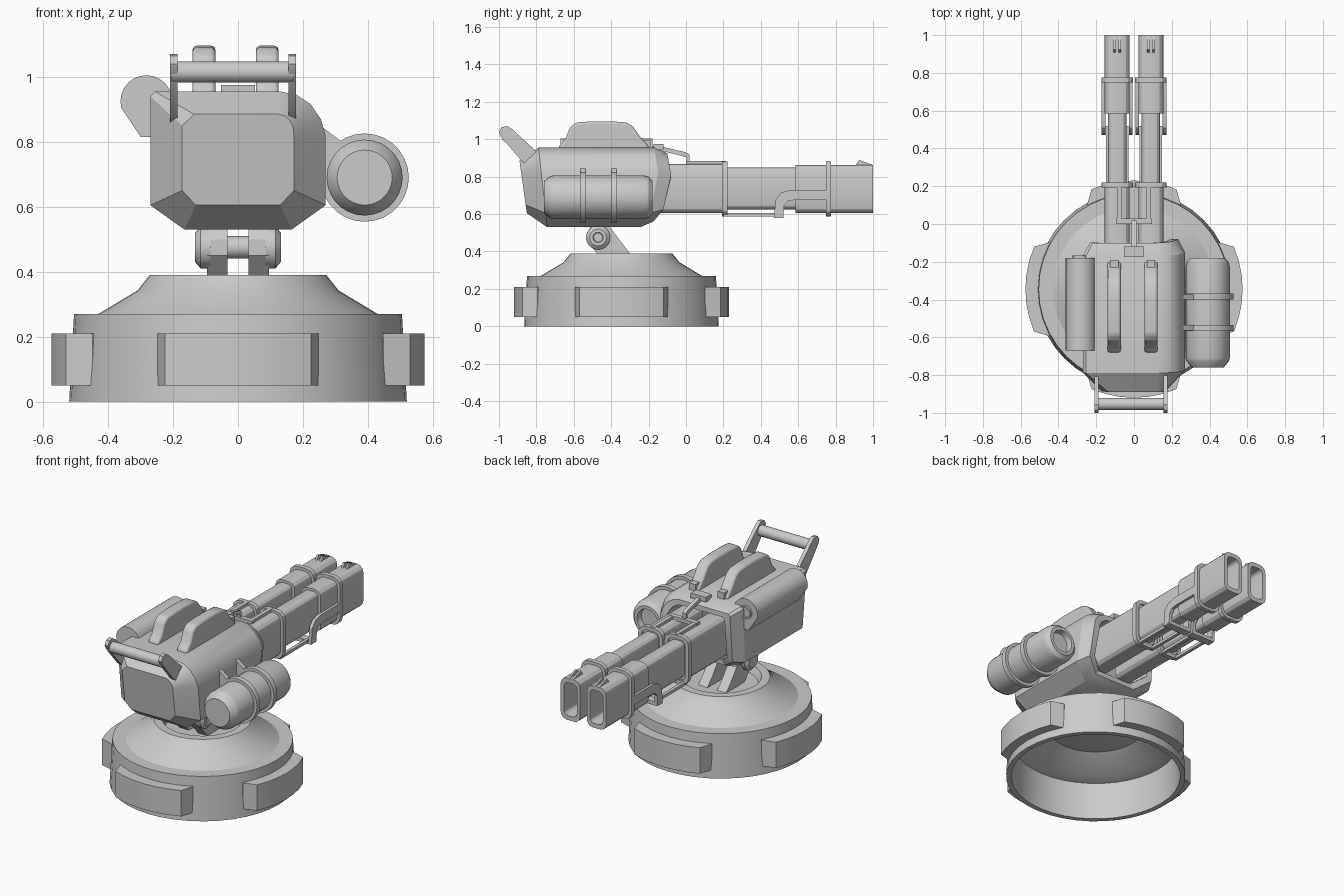
import bpy, bmesh
from math import sin, cos, pi, radians
from mathutils import Vector

if "Cube" in bpy.data.objects:
    bpy.data.objects.remove(bpy.data.objects["Cube"])

CY = -0.345  # base centre in y


def loft(name, rings, caps=True, closed=False):
    bm = bmesh.new()
    vs = [[bm.verts.new(p) for p in r] for r in rings]
    n = len(vs[0])
    pairs = list(zip(vs, vs[1:])) + ([(vs[-1], vs[0])] if closed else [])
    for a, b in pairs:
        for i in range(n):
            j = (i + 1) % n
            bm.faces.new((a[i], a[j], b[j], b[i]))
    if caps and not closed:
        bm.faces.new(vs[0])
        bm.faces.new(vs[-1])
    bmesh.ops.remove_doubles(bm, verts=bm.verts, dist=1e-5)
    bmesh.ops.recalc_face_normals(bm, faces=bm.faces)
    me = bpy.data.meshes.new(name)
    bm.to_mesh(me)
    bm.free()
    ob = bpy.data.objects.new(name, me)
    bpy.context.collection.objects.link(ob)
    return ob


def bevel(ob, w, seg=1):
    m = ob.modifiers.new("bevel", 'BEVEL')
    m.width, m.segments, m.limit_method = w, seg, 'ANGLE'
    return ob


def prism(name, pts, axis, lo, hi):
    put = (lambda p, t: (t, p[0], p[1])) if axis == 'x' else (lambda p, t: (p[0], t, p[1]))
    return loft(name, [[put(p, t) for p in pts] for t in (lo, hi)])


def box(name, x0, x1, y0, y1, z0, z1):
    return prism(name, [(y0, z0), (y1, z0), (y1, z1), (y0, z1)], 'x', x0, x1)


def lathe(name, prof, centre, axis='z', n=32, caps=False, closed=False):
    """prof: (radius, distance along axis)"""
    c = Vector(centre)
    rings = []
    for r, h in prof:
        ring = []
        for i in range(n):
            u, v = r * cos(2 * pi * i / n), r * sin(2 * pi * i / n)
            ring.append(c + Vector({'x': (h, u, v), 'y': (u, h, v), 'z': (u, v, h)}[axis]))
        rings.append(ring)
    return loft(name, rings, caps, closed)


def rrect(cx, y, hw, z0, z1, c):
    """rounded rectangle in the xz plane"""
    out = []
    for sx, sz, a0 in ((1, 1, 0), (-1, 1, 90), (-1, -1, 180), (1, -1, 270)):
        ox, oz = cx + sx * (hw - c), (z1 - c if sz > 0 else z0 + c)
        for k in range(4):
            a = radians(a0 + 30 * k)
            out.append((ox + c * cos(a), y, oz + c * sin(a)))
    return out


# base: hollow turned shell with dished top
lathe("base_shell", [(0, .30), (.20, .31), (.27, .32), (.41, .245), (.48, .23), (.49, 0), (.52, 0),
                     (.505, .27), (.43, .27), (.31, .342), (.272, .39), (.225, .39), (.205, .35), (0, .34)],
      (0, CY, 0), n=40)

# four raised blocks round the base
for k in range(4):
    rings = []
    for d in (-29, -23, -15, -7.5, 0, 7.5, 15, 23, 29):
        ro, a = (.512 if abs(d) > 25 else .575), radians(90 * k + d)
        rings.append([(r * cos(a), CY + r * sin(a), z)
                      for r, z in ((.49, .05), (ro, .05), (ro, .21), (.49, .21))])
    loft("base_block", rings)

# pivot neck
for s in (-1, 1):
    prism("neck_plate", [(-.53, .45), (-.53, .50), (-.49, .56), (-.43, .56), (-.30, .39), (-.24, .33), (-.42, .33)],
          'x', s * .033, s * .095)
    lathe("pivot_cap", [(0, .085), (.065, .085), (.065, .115), (.045, .132), (.028, .132), (.024, .125), (0, .125)]
          if s > 0 else [(0, -.085), (.065, -.085), (.065, -.115), (.045, -.132), (0, -.132)],
          (0, -.47, .475), 'x', 20)
lathe("pivot_pin", [(.035, -.1), (.035, .1)], (0, -.47, .475), 'x', 16, caps=True)

# gun body: front plate, main shell, recessed rear
outer = [(-.165, .53), (.165, .53), (.27, .605), (.27, .82), (.255, .87), (.225, .915), (.18, .945), (.13, .955),
         (-.255, .955), (-.27, .94)]
outer.append((-.27, .605))
plate = [(-.13, .605), (.13, .605), (.172, .65), (.172, .82), (.17, .845), (.16, .865), (.145, .88), (.125, .885),
         (-.135, .885), (-.172, .85), (-.172, .65)]


def section(pts, y0, slope, s=1.0):
    cz = .74
    return [(x * s, y0 + slope * (z - cz), cz + (z - cz) * s) for x, z in pts]


def rear(s, push):
    out = []
    for x, z in outer:
        y = -.06 - .15 * (z - .69) if z > .69 else -.06 - .72 * (.69 - z)
        out.append((x * s, y + push, .74 + (z - .74) * s))
    return out


loft("gun_body", [section(plate, -.87, -.14), section(outer, -.765, -.11), rear(1, -.07), rear(.86, 0),
                  rear(.72, 0), rear(.68, -.12)])

# two fins on top
for cx in (-.105, .09):
    f = prism("top_fin", [(-.68, .93), (-.68, .965), (-.645, 1.0), (-.62, 1.065), (-.585, 1.09), (-.50, 1.096),
                          (-.40, 1.096), (-.32, 1.09), (-.285, 1.07), (-.235, 1.0), (-.20, .965), (-.20, .93)],
              'x', cx - .035, cx + .035)
    bevel(f, .012, 2)
    box("fin_foot", cx - .022, cx + .022, -.24, -.19, .94, .995)

# front carry handle
for x0, x1 in ((-.21, -.187), (.155, .178)):
    prism("handle_arm", [(-.80, .95), (-.84, .855), (-.88, .885), (-.99, 1.015), (-1.0, 1.04), (-.985, 1.065),
                         (-.955, 1.07), (-.93, 1.055), (-.80, .935)][1:], 'x', x0, x1)
lathe("handle_bar", [(.033, -.205), (.033, .173)], (0, -.953, 1.015), 'x', 16, caps=True)

# side pod on the upper left edge
arc = [(-.282 + .08 * cos(radians(a)), .925 + .08 * sin(radians(a))) for a in range(30, 196, 15)]
prism("side_pod", arc + [(-.30, .815), (-.25, .815), (-.20, .93)], 'y', -.67, -.18)
lathe("pod_port", [(.04, 0), (.04, .012), (.03, .012), (.03, .002), (0, .002)], (-.285, -.18, .925), 'y', 16)

# canister on the right with straps
CX, CZ = .39, .69
lathe("canister", [(0, -.76), (.085, -.76), (.113, -.725), (.117, -.71), (.117, -.225), (.11, -.2), (.09, -.18),
                   (.07, -.18), (.065, -.215), (0, -.215)], (CX, 0, CZ), 'y', 28)
for y in (-.55, -.385):
    lathe("canister_strap", [(.11, y - .016), (.136, y - .016), (.136, y + .016), (.11, y + .016)],
          (CX, 0, CZ), 'y', 28, closed=True)
    prism("strap_bracket", [(.24, .86), (.32, .80), (.30, .68), (.24, .66)], 'y', y - .014, y + .014)

# twin barrels
for s in (-1, 1):
    c = s * .089
    steps = [(-.20, .066, .605, .867), (.21, .066, .605, .867), (.21, .048, .625, .848), (.585, .048, .625, .848),
             (.585, .066, .605, .863), (1.0, .066, .605, .863), (1.0, .044, .632, .836), (.86, .04, .636, .832)]
    loft("barrel", [rrect(c, y, w, a, b, w * .62) for y, w, a, b in steps])
    for y in (.207, .762):
        loft("barrel_clamp", [rrect(c, y + d, w, .735 - h, .735 + h, w * .6) for d, w, h in
                              ((-.014, .06, .125), (-.014, .083, .147), (.014, .083, .147), (.014, .06, .125))],
             closed=True)
    # sight on the muzzle: two small wedges with a slot between
    for d in (-1, 1):
        prism("muzzle_sight", [(.90, .85), (.925, .89), (1.0, .862), (1.0, .85)], 'x', c + d * .008, c + d * .02)
    # curved side guards dropping under the barrel
    for d in (-1, 1):
        prism("side_guard", [(.765, .675), (.765, .73), (.56, .73), (.51, .715), (.48, .68), (.47, .585), (.52, .585),
                             (.525, .645), (.545, .67), (.58, .675)], 'x', c + d * .062, c + d * .082)
    box("guard_crossbar", c - .08, c + .08, .47, .52, .58, .602)
    for d in (-1, 1):
        box("lower_rail", c + d * .05 - .01, c + d * .05 + .01, .2, .48, .588, .606)
    box("upper_rail", c - s * .01 - .012, c - s * .01 + .012, .03, .21, .86, .884)

# rear sight assembly between the barrels
prism("sight_arm", [(-.16, .945), (-.16, .968), (.0, .93), (.018, .918), (.018, .87), (.002, .87), (.002, .905)],
      'x', -.012, .012)
box("sight_block", -.052, .052, -.175, -.12, .945, .975)
box("rail_crossbar", -.095, .095, .0, .03, .862, .885)
box("barrel_spacer", -.03, .03, -.15, .2, .68, .8)

# shading
bpy.ops.object.select_all(action='DESELECT')
for ob in bpy.context.scene.objects:
    ob.select_set(True)
    bpy.context.view_layer.objects.active = ob
bpy.ops.object.shade_smooth_by_angle(angle=radians(28))
